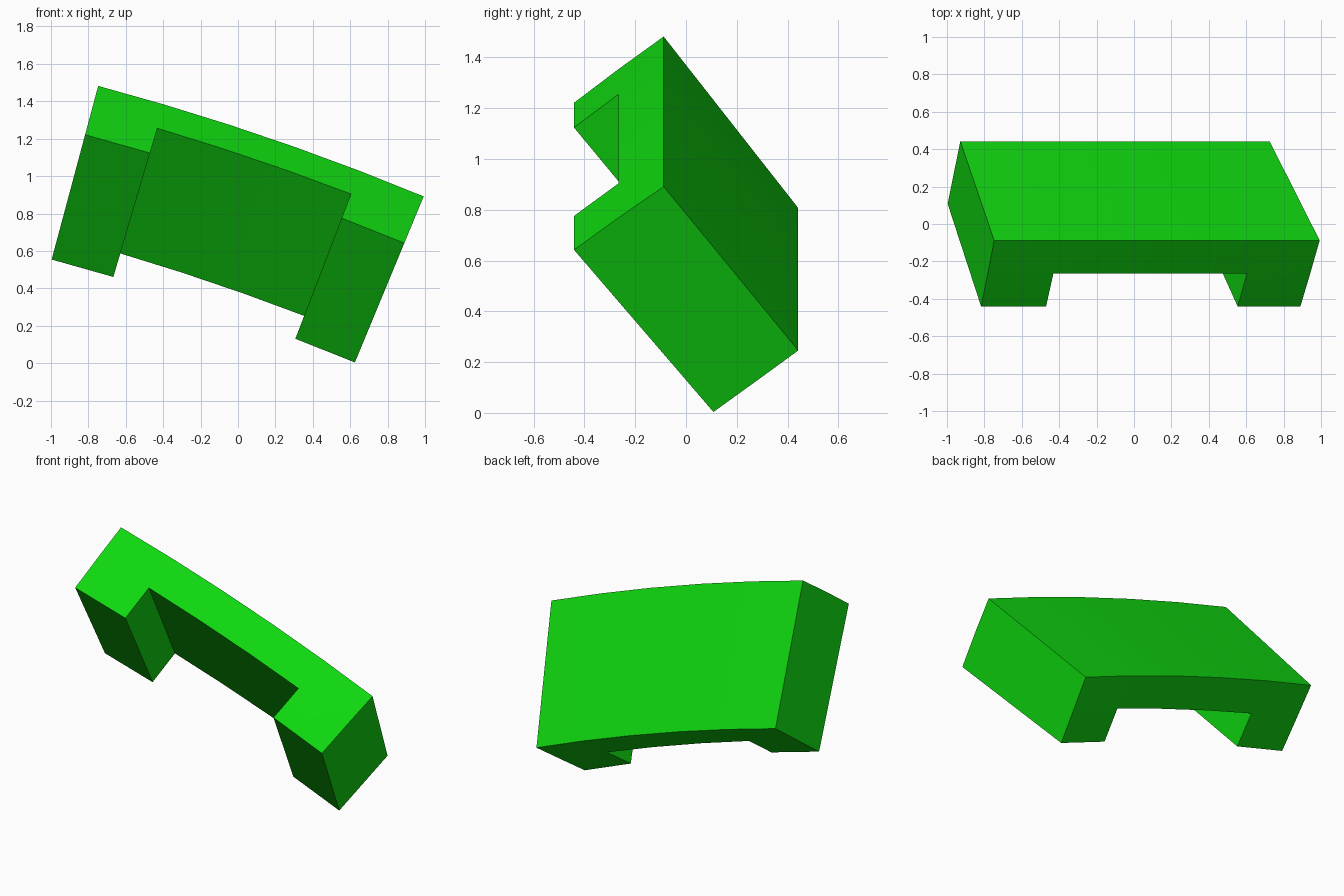
import bpy, bmesh, math
from mathutils import Vector

cube = bpy.data.objects.get("Cube")
if cube:
    bpy.data.objects.remove(cube, do_unlink=True)

# Green paint
green = bpy.data.materials.new("bright green")
green.use_nodes = True
colour = (0.005, 0.68, 0.005, 1)
green.diffuse_color = colour
green.node_tree.nodes["Principled BSDF"].inputs["Base Color"].default_value = colour

# Slanted cross-section as (radius, y), swept round an axis parallel to y
CENTRE_X, CENTRE_Z = -4.384, -12.089
START, STEP, SEGMENTS = 15.0, 1.5, 5
outer = [(14.05, -0.088), (13.351, 0.442)]   # outer curved face
middle = [(13.918, -0.265), (13.220, 0.276)]  # floor of the notch
inner = [(13.780, -0.441), (13.089, 0.108)]  # inner face of the end feet
layers = [outer, middle, inner]


def point(station, layer, side):
    r, y = layers[layer][side]
    a = math.radians(START + STEP * station)
    return Vector((CENTRE_X + r * math.sin(a), y, CENTRE_Z + r * math.cos(a)))


bm = bmesh.new()
verts = {(s, l, e): bm.verts.new(point(s, l, e))
         for s in range(SEGMENTS + 1) for l in range(3) for e in range(2)}

# Curved slab over every segment, feet under the first and last only
cells = [(s, 0) for s in range(SEGMENTS)] + [(0, 1), (SEGMENTS - 1, 1)]
walls = {}
for s, l in cells:
    for axis in range(3):
        for d in range(2):
            keys = []
            for u, v in ((0, 0), (1, 0), (1, 1), (0, 1)):
                k = [u, v]
                k.insert(axis, d)
                keys.append((s + k[0], l + k[1], k[2]))
            walls.setdefault(frozenset(keys), []).append(keys)

# Keep only walls that are not shared between two cells
for found in walls.values():
    if len(found) == 1:
        bm.faces.new([verts[k] for k in found[0]])
for v in [v for v in bm.verts if not v.link_faces]:
    bm.verts.remove(v)
bmesh.ops.recalc_face_normals(bm, faces=bm.faces)

mesh = bpy.data.meshes.new("curved_bracket")
bm.to_mesh(mesh)
bm.free()
mesh.materials.append(green)
bracket = bpy.data.objects.new("curved_bracket", mesh)
bpy.context.collection.objects.link(bracket)

# Smooth along the curve, crisp at the corners
bpy.ops.object.select_all(action='DESELECT')
bracket.select_set(True)
bpy.context.view_layer.objects.active = bracket
bpy.ops.object.shade_smooth_by_angle(angle=math.radians(20))
